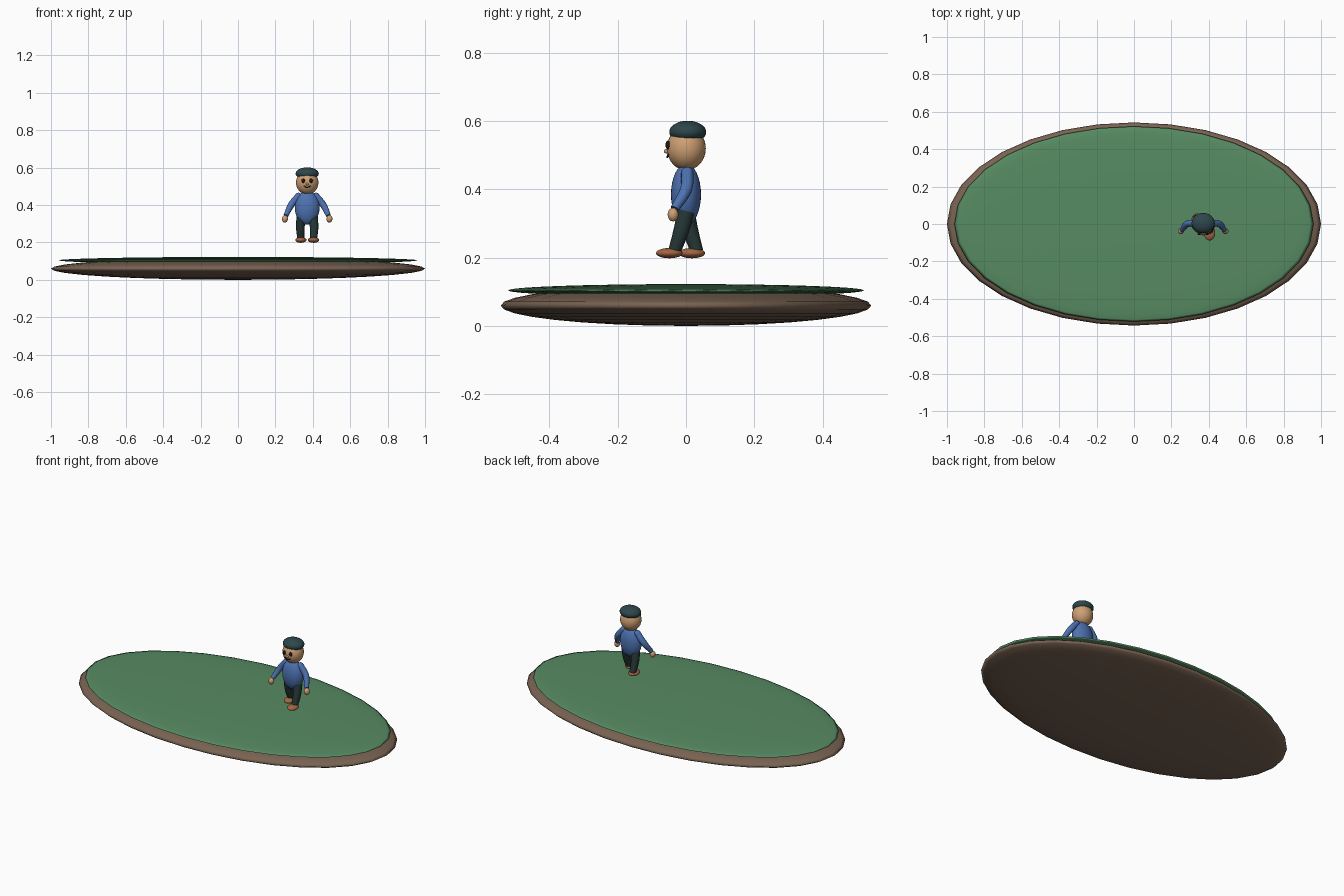
import bpy
import math
from mathutils import Vector

if "Cube" in bpy.data.objects:
    bpy.data.objects.remove(bpy.data.objects["Cube"])


def material(name, rgb):
    m = bpy.data.materials.new(name)
    m.diffuse_color = (*rgb, 1)
    m.use_nodes = True
    m.node_tree.nodes["Principled BSDF"].inputs["Base Color"].default_value = m.diffuse_color
    return m


GREEN = material("grass green", (0.095, 0.26, 0.125))
EARTH = material("earth brown", (0.19, 0.125, 0.085))
SKIN = material("skin tan", (0.62, 0.35, 0.17))
BLUE = material("shirt blue", (0.075, 0.17, 0.44))
PANTS = material("trouser dark green", (0.018, 0.038, 0.036))
HAT = material("hat dark teal", (0.027, 0.062, 0.072))
SHOE = material("shoe brown", (0.36, 0.13, 0.055))
BLACK = material("face black", (0.01, 0.01, 0.012))

PX = 0.37  # x position of the standing figure


def ellipsoid(name, loc, size, mat, segs=32, rings=16):
    bpy.ops.mesh.primitive_uv_sphere_add(segments=segs, ring_count=rings, radius=1, location=loc)
    ob = bpy.context.object
    ob.name = name
    ob.scale = size
    bpy.ops.object.transform_apply(location=False, rotation=False, scale=True)
    bpy.ops.object.shade_smooth()
    ob.data.materials.append(mat)
    return ob


def tube(name, points, radii, mat, depth=1.0):
    """Tapered smooth tube through the points."""
    cu = bpy.data.curves.new(name, 'CURVE')
    cu.dimensions = '3D'
    cu.bevel_depth = depth
    cu.bevel_resolution = 4
    cu.resolution_u = 6
    cu.use_fill_caps = True
    sp = cu.splines.new('BEZIER')
    sp.bezier_points.add(len(points) - 1)
    for bp, p, r in zip(sp.bezier_points, points, radii):
        bp.co = Vector(p)
        bp.radius = r
        bp.handle_left_type = bp.handle_right_type = 'AUTO'
    cu.materials.append(mat)
    ob = bpy.data.objects.new(name, cu)
    bpy.context.collection.objects.link(ob)
    bpy.ops.object.select_all(action='DESELECT')
    bpy.context.view_layer.objects.active = ob
    ob.select_set(True)
    bpy.ops.object.convert(target='MESH')
    ob = bpy.context.object
    ob.name = name
    bpy.ops.object.shade_smooth_by_angle(angle=math.radians(50))
    return ob


# Oval ground: earth below, thin grass lens on top
ellipsoid("earth_base", (0, 0, 0.0595), (1.0, 0.543, 0.0595), EARTH)
ellipsoid("grass_top", (0, 0, 0.104), (0.96, 0.522, 0.0185), GREEN)

# Torso, head and hat
ellipsoid("torso", (PX, 0, 0.385), (0.066, 0.044, 0.09), BLUE)
ellipsoid("head", (PX, 0.001, 0.52), (0.06, 0.057, 0.064), SKIN)
ellipsoid("hat", (PX, 0.005, 0.568), (0.062, 0.054, 0.033), HAT)

# Face
ellipsoid("nose", (PX, -0.057, 0.512), (0.007, 0.008, 0.007), SKIN, 16, 8)
smile = [(PX + dx, y, z) for dx, y, z in
         ((-0.019, -0.052, 0.503), (0, -0.055, 0.494), (0.019, -0.052, 0.503))]
tube("smile", smile, (1, 1, 1), BLACK, 0.0025)

for side, s in (("left", -1), ("right", 1)):
    ellipsoid(side + "_eye", (PX + s * 0.021, -0.053, 0.53), (0.009, 0.007, 0.013), BLACK, 16, 8)

    # Sleeve bending forward to the hand
    arm = [(PX + s * 0.047, 0.004, 0.448), (PX + s * 0.086, 0.0, 0.4),
           (PX + s * 0.114, -0.033, 0.343)]
    tube(side + "_sleeve", arm, (0.018, 0.018, 0.013), BLUE)
    ellipsoid(side + "_shoulder", arm[0], (0.018, 0.018, 0.018), BLUE, 16, 8)
    ellipsoid(side + "_hand", (PX + s * 0.119, -0.038, 0.326), (0.016, 0.016, 0.02), SKIN, 16, 8)

    # Legs in mid stride, right leg forward
    stride = -0.034 if s > 0 else 0.032
    leg = [(PX + s * 0.032, 0, 0.335), (PX + s * 0.037, stride * 0.45, 0.275),
           (PX + s * 0.034, stride, 0.218)]
    tube(side + "_trouser_leg", leg, (0.026, 0.023, 0.019), PANTS)
    ellipsoid(side + "_shoe", (PX + s * 0.034, stride - 0.015, 0.213), (0.03, 0.039, 0.015), SHOE, 24, 12)
